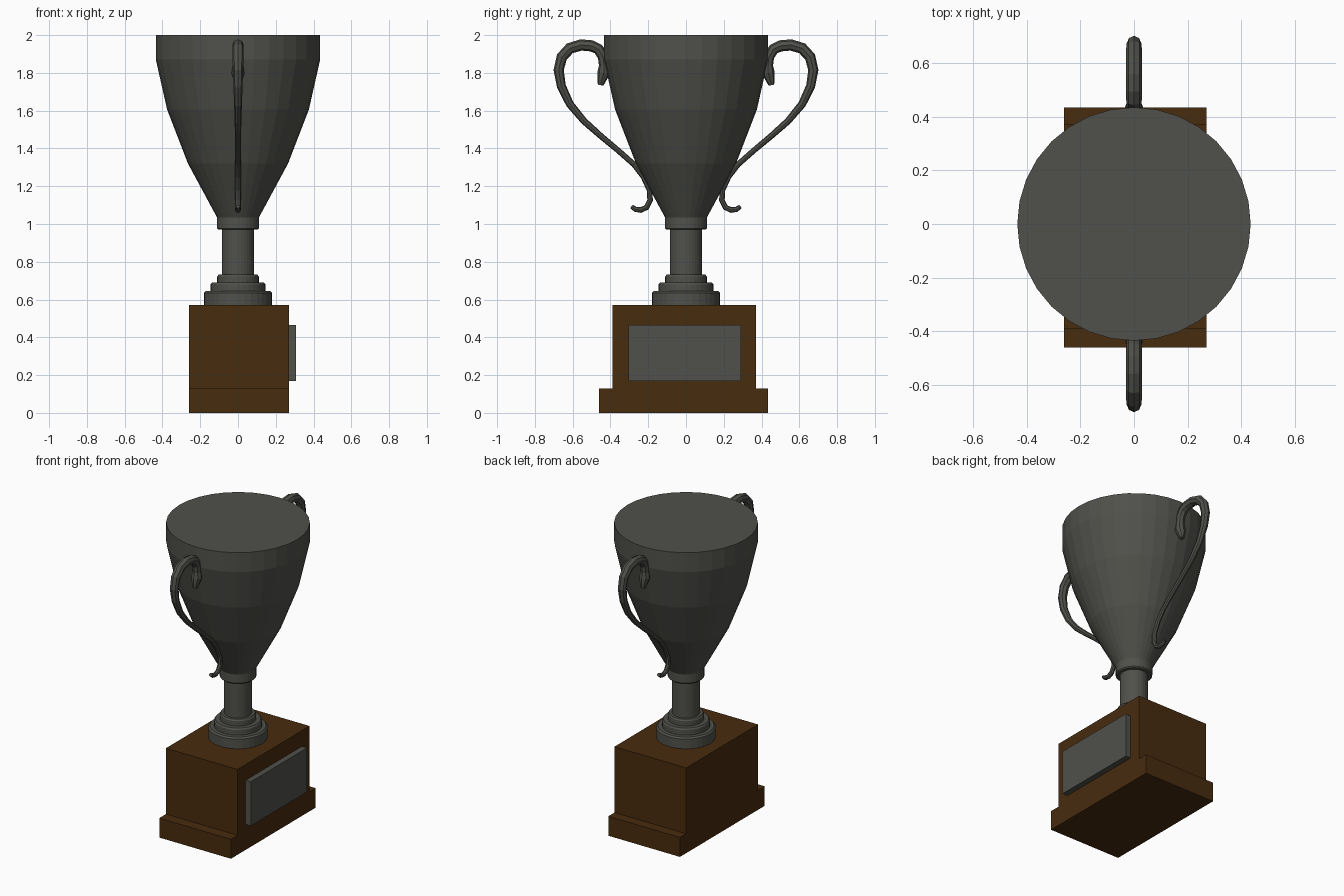
import bpy, bmesh, math
from mathutils import Vector

if "Cube" in bpy.data.objects:
    bpy.data.objects.remove(bpy.data.objects["Cube"])


def material(name, rgb):
    m = bpy.data.materials.new(name)
    m.diffuse_color = (*rgb, 1)
    m.use_nodes = True
    m.node_tree.nodes["Principled BSDF"].inputs["Base Color"].default_value = m.diffuse_color
    return m


METAL = material("dark_metal", (0.080, 0.080, 0.070))
WOOD = material("brown_wood", (0.064, 0.025, 0.0045))


def finish(name, bm, mat):
    bmesh.ops.recalc_face_normals(bm, faces=bm.faces)
    me = bpy.data.meshes.new(name)
    bm.to_mesh(me)
    bm.free()
    me.materials.append(mat)
    ob = bpy.data.objects.new(name, me)
    bpy.context.collection.objects.link(ob)
    return ob


def box(name, lo, hi, mat):
    bm = bmesh.new()
    bmesh.ops.create_cube(bm, size=1)
    for v in bm.verts:
        v.co = [(a + b) / 2 + c * (b - a) for a, b, c in zip(lo, hi, v.co)]
    return finish(name, bm, mat)


def skin(name, rings, mat):
    """Bridge successive rings of points and cap both ends."""
    bm = bmesh.new()
    rings = [[bm.verts.new(p) for p in r] for r in rings]
    n = len(rings[0])
    for a, b in zip(rings, rings[1:]):
        for i in range(n):
            j = (i + 1) % n
            bm.faces.new((a[i], a[j], b[j], b[i]))
    bm.faces.new(rings[0][::-1])
    bm.faces.new(rings[-1])
    return finish(name, bm, mat)


def lathe(name, profile, mat, n=32):
    return skin(name, [[(r * math.cos(t), r * math.sin(t), z)
                        for t in (2 * math.pi * i / n for i in range(n))]
                       for r, z in profile], mat)


def handle(name, path, side, mat, n=8):
    """Tapered tube swept along (y, z, radius) points in the x = 0 plane."""
    pts = [Vector((0, y * side, z)) for y, z, _ in path]
    rings = []
    for k, p in enumerate(pts):
        d = (pts[min(k + 1, len(pts) - 1)] - pts[max(k - 1, 0)]).normalized()
        x = Vector((1, 0, 0))
        u = d.cross(x)
        rings.append([p + path[k][2] * (x * math.cos(t) + u * math.sin(t))
                      for t in (2 * math.pi * i / n for i in range(n))])
    return skin(name, rings, mat)


# Wooden base with a wider foot, and the plaque on its right side
box("base_foot", (-0.26, -0.46, 0), (0.27, 0.435, 0.13), WOOD)
box("base_block", (-0.26, -0.39, 0.13), (0.27, 0.37, 0.57), WOOD)
box("plaque", (0.27, -0.305, 0.17), (0.308, 0.29, 0.465), METAL)

# Stepped pedestal, stem and collar
lathe("pedestal", [(0.18, 0.57), (0.18, 0.635), (0.17, 0.645),
                   (0.145, 0.645), (0.145, 0.68), (0.138, 0.69),
                   (0.11, 0.69), (0.11, 0.722), (0.103, 0.732),
                   (0.085, 0.732), (0.085, 0.97), (0.104, 0.97),
                   (0.111, 0.977), (0.111, 1.035)], METAL)

# Closed cup
lathe("cup", [(0.111, 1.035), (0.265, 1.32), (0.375, 1.605),
              (0.435, 1.87), (0.435, 2.0)], METAL)

# Curled handles, from the thick upper tip to the thin lower curl
PATH = [(0.452, 1.735, 0.015), (0.447, 1.76, 0.023), (0.435, 1.80, 0.034),
        (0.434, 1.84, 0.027), (0.439, 1.885, 0.028), (0.463, 1.925, 0.029),
        (0.50, 1.943, 0.030), (0.555, 1.948, 0.030), (0.615, 1.93, 0.030),
        (0.657, 1.885, 0.029), (0.674, 1.815, 0.027), (0.66, 1.73, 0.024),
        (0.615, 1.635, 0.021), (0.54, 1.545, 0.018), (0.45, 1.465, 0.016),
        (0.36, 1.39, 0.015), (0.275, 1.315, 0.015), (0.225, 1.25, 0.015),
        (0.193, 1.18, 0.015), (0.19, 1.125, 0.015), (0.21, 1.087, 0.015),
        (0.24, 1.074, 0.015), (0.268, 1.078, 0.014), (0.289, 1.093, 0.011)]
for label, side in (("front_handle", -1), ("back_handle", 1)):
    handle(label, PATH, side, METAL)
